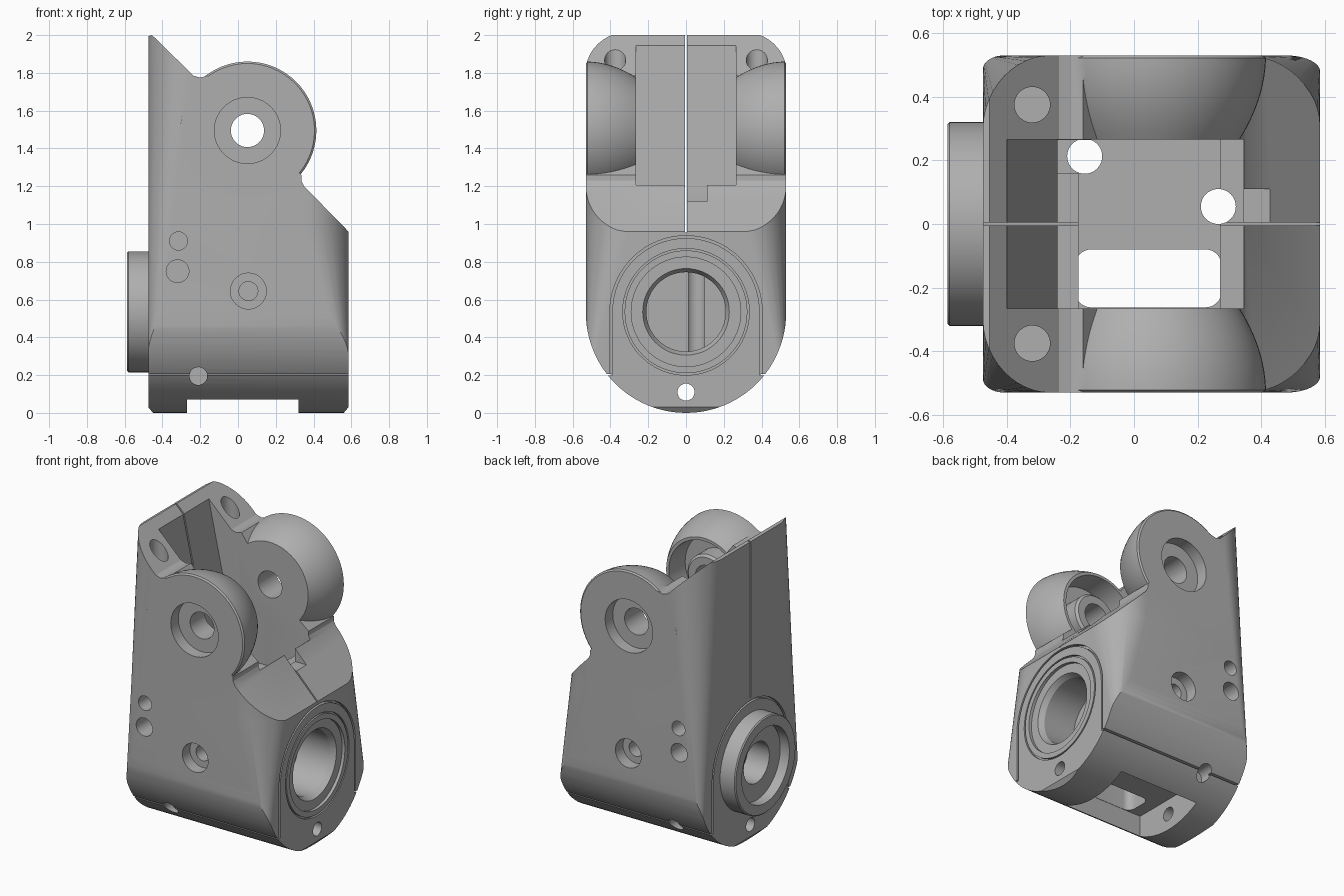
import bpy, bmesh
from math import sin, cos, pi, radians
from mathutils import Vector

cube = bpy.data.objects.get("Cube")
if cube:
    bpy.data.objects.remove(cube, do_unlink=True)

grey = bpy.data.materials.new("machined grey")
grey.use_nodes = True
grey.diffuse_color = (0.43, 0.43, 0.43, 1)
grey.node_tree.nodes["Principled BSDF"].inputs["Base Color"].default_value = (0.43, 0.43, 0.43, 1)


def stack(name, loops):
    """Closed solid from loops of equal point count."""
    bm = bmesh.new()
    rings = [[bm.verts.new(p) for p in loop] for loop in loops]
    n = len(rings[0])
    for a, b in zip(rings, rings[1:]):
        for i in range(n):
            j = (i + 1) % n
            bm.faces.new((a[i], a[j], b[j], b[i]))
    bm.faces.new(rings[0])
    bm.faces.new(rings[-1])
    bmesh.ops.recalc_face_normals(bm, faces=bm.faces)
    mesh = bpy.data.meshes.new(name)
    bm.to_mesh(mesh)
    bm.free()
    ob = bpy.data.objects.new(name, mesh)
    bpy.context.collection.objects.link(ob)
    return ob


def place(axis, u, v, t):
    return Vector({"x": (t, u, v), "y": (u, t, v), "z": (u, v, t)}[axis])


def prism(name, axis, pts, a, b):
    return stack(name, [[place(axis, u, v, t) for u, v in pts] for t in (a, b)])


def arc(cu, cv, r, start, end, n):
    return [(cu + r * cos(radians(start + (end - start) * i / n)),
             cv + r * sin(radians(start + (end - start) * i / n))) for i in range(n + 1)]


def lathe(name, axis, cu, cv, profile, n=64):
    return stack(name, [[place(axis, u, v, t) for u, v in arc(cu, cv, r, 0, 360, n)[:-1]]
                        for t, r in profile])


def rounded(x0, x1, y0, y1, left, right, n=8):
    return (arc(x1 - right, y1 - right, right, 0, 90, n) + arc(x0 + left, y1 - left, left, 90, 180, n)
            + arc(x0 + left, y0 + left, left, 180, 270, n) + arc(x1 - right, y0 + right, right, 270, 360, n))


def combine(target, other, op="DIFFERENCE"):
    mod = target.modifiers.new("cut", "BOOLEAN")
    mod.object, mod.operation, mod.solver = other, op, "EXACT"
    bpy.context.view_layer.objects.active = target
    bpy.ops.object.modifier_apply(modifier=mod.name)
    bpy.data.objects.remove(other, do_unlink=True)


def drill(axis, cu, cv, r, a, b, n=40):
    combine(body, lathe("drill", axis, cu, cv, [(a, r), (b, r)], n))


def box_cut(x0, x1, y0, y1, z0, z1):
    combine(body, prism("box_cutter", "z", [(x0, y0), (x1, y0), (x1, y1), (x0, y1)], z0, z1))


EAR = (0.05, 1.495)
BORE = (0, 0.535)

# Housing: side outline, tapering corner radius and round underside
side = [(-0.45, 0), (0.56, 0), (0.585, 0.03), (0.585, 0.96), (0.35, 1.2), (0.335, 1.23),
        (0.335, 1.26), EAR, (-0.16, 1.785), (-0.2, 1.775), (-0.235, 1.785),
        (-0.455, 2.0), (-0.475, 1.995), (-0.475, 0.03)]
body = prism("bracket_housing", "y", side, -0.7, 0.7)
levels = [(-0.1, 0.035, 0.035), (0.25, 0.035, 0.035), (1.0, 0.125, 0.235), (2.1, 0.24, 0.235)]
combine(body, stack("corner_loft", [[Vector((x, y, z)) for x, y in
        rounded(-0.475, 0.585, -0.53, 0.53, rl, rr, 12)] for z, rl, rr in levels]), "INTERSECT")
combine(body, prism("underside", "x", [(0.53, 2.2), (-0.53, 2.2)] +
        arc(0, 0.53, 0.53, 180, 360, 48), -1, 1), "INTERSECT")

# Ears with bulging rims, and the bearing collar
for s in (-1, 1):
    rim = [(s * (0.53 - d), 0.365 - 1.18 * d * d) for d in [0.27 * i / 8 for i in range(9)]]
    combine(body, lathe("ear", "y", *EAR, [(s * 0.53, 0.355)] + [(s * 0.522, 0.365)] + rim[1:]), "UNION")
combine(body, lathe("collar", "x", *BORE, [(-0.4, 0.32), (-0.58, 0.32), (-0.587, 0.313)]), "UNION")

# Central channel between the ears
channel = [(-0.4, 2.2), (-0.4, 1.94), (-0.24, 1.2), (-0.24, 1.1), (-0.175, 1.1), (-0.175, 0.95),
           (0.27, 0.95), (0.27, 1.1), (0.345, 1.1), (0.345, 1.207), (0.9, 1.207), (0.9, 2.2)]
combine(body, prism("channel", "y", channel, -0.265, 0.265))
box_cut(0.26, 0.43, 0.005, 0.11, 1.12, 1.3)
box_cut(-0.24, -0.155, 0.16, 0.264, 1.0, 1.3)

# Underside pocket, floor slot and floor holes
box_cut(-0.27, 0.32, -0.264, 0.264, -0.1, 0.21)
combine(body, prism("slot", "z", rounded(-0.185, 0.275, -0.262, -0.08, 0.05, 0.05), 0.1, 1.05))
drill("z", -0.155, 0.213, 0.055, 0.1, 1.2)
drill("z", 0.265, 0.055, 0.055, 0.1, 1.3)

# Holes repeated on both flanks
for s in (-1, 1):
    drill("y", *EAR, 0.175, s * 0.45, s * 0.6, 64)
    drill("y", *EAR, 0.088, s * 0.2, s * 0.6)
    drill("y", -0.315, 0.91, 0.048, s * 0.36, s * 0.6)
    drill("y", -0.32, 0.75, 0.06, s * 0.36, s * 0.6)
    drill("y", 0.055, 0.645, 0.095, s * 0.45, s * 0.6)
    drill("y", 0.055, 0.645, 0.05, s * 0.33, s * 0.6)
    drill("y", -0.21, 0.195, 0.047, s * 0.33, s * 0.6)
    drill("z", -0.32, s * 0.375, 0.056, 1.45, 2.2)
    # Seam above the bottom cap
    box_cut(-0.7, 0.7, min(s * 0.395, s * 0.7), max(s * 0.395, s * 0.7), 0.197, 0.207)

# Hollow cup around the boss inside the front ear
cup = lathe("cup", "y", *EAR, [(-0.42, 0.25), (-0.2, 0.268)])
combine(cup, lathe("cup_boss", "y", *EAR, [(-0.5, 0.155), (-0.31, 0.155), (-0.295, 0.14)]))
combine(body, cup)

# Shaft seat, ring groove and collar recess
drill("x", *BORE, 0.29, 0.565, 0.7, 64)
combine(body, lathe("bore", "x", *BORE, [(0.3, 0.21), (0.53, 0.21), (0.57, 0.232)]))
ring = lathe("ring_groove", "x", *BORE, [(0.57, 0.335), (0.7, 0.335)])
combine(ring, lathe("ring_core", "x", *BORE, [(0.5, 0.325), (0.8, 0.325)]))
combine(body, ring)
drill("x", *BORE, 0.25, -0.7, -0.52, 64)
drill("x", *BORE, 0.135, -0.7, -0.36)
drill("x", 0, 0.11, 0.045, -0.7, 0.7)

# Arched seams on both ends and the split line
outer = [(0.403, 0.2)] + arc(*BORE, 0.403, 0, 180, 40) + [(-0.403, 0.2)]
inner = [(-0.39, 0.2)] + arc(*BORE, 0.39, 180, 0, 40) + [(0.39, 0.2)]
for a, b in ((0.56, 0.7), (-0.7, -0.455)):
    combine(body, prism("arch_seam", "x", outer + inner, a, b))
box_cut(-0.7, 0.7, -0.005, 0.005, 0.955, 2.2)

# Finish
body.data.materials.clear()
body.data.materials.append(grey)
bpy.ops.object.select_all(action="DESELECT")
body.select_set(True)
bpy.context.view_layer.objects.active = body
bpy.ops.object.shade_smooth_by_angle(angle=radians(25))
